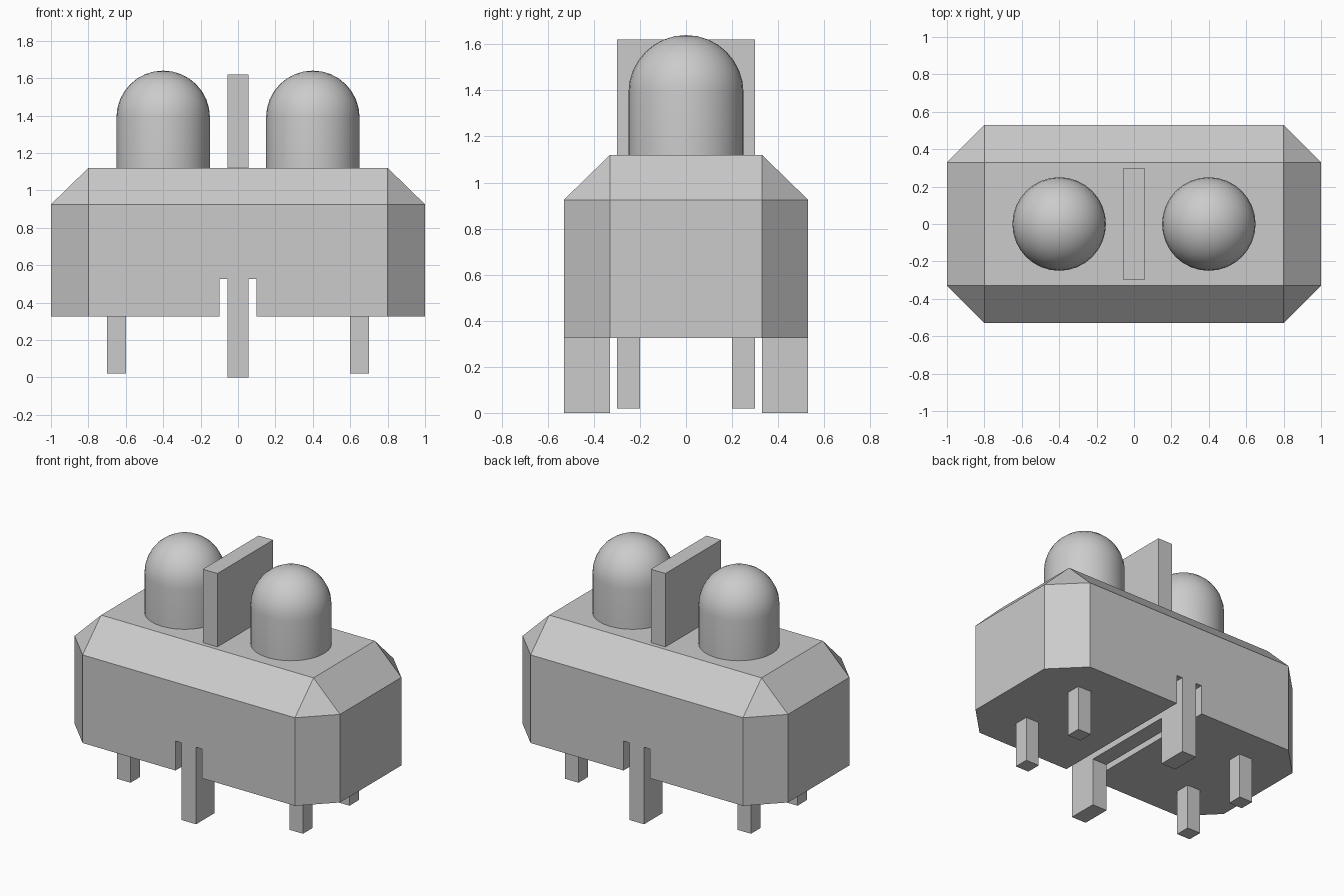
import bpy
import bmesh
from math import cos, sin, pi

old = bpy.data.objects.get("Cube")
if old:
    bpy.data.objects.remove(old, do_unlink=True)

grey = bpy.data.materials.new("plain grey")
grey.use_nodes = True
colour = (0.6, 0.6, 0.6, 1)
grey.diffuse_color = colour
grey.node_tree.nodes["Principled BSDF"].inputs["Base Color"].default_value = colour


def finish(name, bm):
    bmesh.ops.recalc_face_normals(bm, faces=bm.faces)
    mesh = bpy.data.meshes.new(name)
    bm.to_mesh(mesh)
    bm.free()
    mesh.materials.append(grey)
    obj = bpy.data.objects.new(name, mesh)
    bpy.context.collection.objects.link(obj)
    return obj


def box(name, x, y, z):
    """Box from (min, max) pairs."""
    bm = bmesh.new()
    bmesh.ops.create_cube(bm, size=1)
    for v in bm.verts:
        v.co = [lo + (hi - lo) * (c + 0.5) for c, (lo, hi) in zip(v.co, (x, y, z))]
    return finish(name, bm)


LENGTH, DEPTH, CUT = 1.0, 0.53, 0.2
BASE, SHOULDER, TOP, SLOT = 0.325, 0.925, 1.12, 0.525
INNER = DEPTH - CUT

# Body: octagonal block whose shoulders slope to a smaller rectangular top
bm = bmesh.new()
for sx in (-1, 1):
    for sy in (-1, 1):
        for z in (BASE, SHOULDER):
            bm.verts.new((sx * LENGTH, sy * INNER, z))
            bm.verts.new((sx * (LENGTH - CUT), sy * DEPTH, z))
        bm.verts.new((sx * (LENGTH - CUT), sy * INNER, TOP))
bmesh.ops.convex_hull(bm, input=bm.verts)
bmesh.ops.dissolve_limit(bm, angle_limit=0.01, verts=bm.verts, edges=bm.edges)
body = finish("body", bm)

# Slot through the underside
cutter = box("slot_cutter", (-0.1, 0.1), (-1, 1), (0, SLOT))
cutter.hide_render = True
cut = body.modifiers.new("slot", 'BOOLEAN')
cut.operation = 'DIFFERENCE'
cut.solver = 'EXACT'
cut.object = cutter
bpy.context.view_layer.objects.active = body
bpy.ops.object.modifier_apply(modifier=cut.name)
bpy.data.objects.remove(cutter, do_unlink=True)

# Contact bridge: rib inside the slot with a leg at each end
half = [(DEPTH, SLOT), (DEPTH, 0), (INNER, 0), (INNER, BASE)]
profile = half + [(-y, z) for y, z in reversed(half)]
bm = bmesh.new()
face = bm.faces.new([bm.verts.new((-0.055, y, z)) for y, z in profile])
side = bmesh.ops.extrude_face_region(bm, geom=[face])
moved = [v for v in side["geom"] if isinstance(v, bmesh.types.BMVert)]
bmesh.ops.translate(bm, verts=moved, vec=(0.11, 0, 0))
finish("contact_bridge", bm)

# Upright divider between the domes
box("divider", (-0.055, 0.055), (-0.3, 0.3), (TOP, 1.62))

# Locating pegs and domed posts, mirrored left and right
RADIUS, SPRING, RINGS = 0.25, 1.39, 8
for side_name, s in (("right", -1), ("left", 1)):
    for end_name, e in (("front", -1), ("back", 1)):
        box(f"{end_name}_{side_name}_peg", sorted((s * 0.6, s * 0.7)),
            sorted((e * 0.2, e * 0.3)), (0.02, BASE))

    outline = [(RADIUS, TOP)]
    for i in range(RINGS + 1):
        a = i * pi / 2 / RINGS
        outline.append((RADIUS * cos(a), SPRING + RADIUS * sin(a)))
    bm = bmesh.new()
    verts = [bm.verts.new((s * 0.4 + r, 0, z)) for r, z in outline]
    edges = [bm.edges.new(pair) for pair in zip(verts, verts[1:])]
    bmesh.ops.spin(bm, geom=verts + edges, cent=(s * 0.4, 0, 0), axis=(0, 0, 1),
                   angle=2 * pi, steps=32)
    bmesh.ops.remove_doubles(bm, verts=bm.verts, dist=0.0005)
    dome = finish(f"{side_name}_dome", bm)
    bpy.ops.object.select_all(action='DESELECT')
    dome.select_set(True)
    bpy.context.view_layer.objects.active = dome
    bpy.ops.object.shade_smooth_by_angle(angle=pi / 6)
